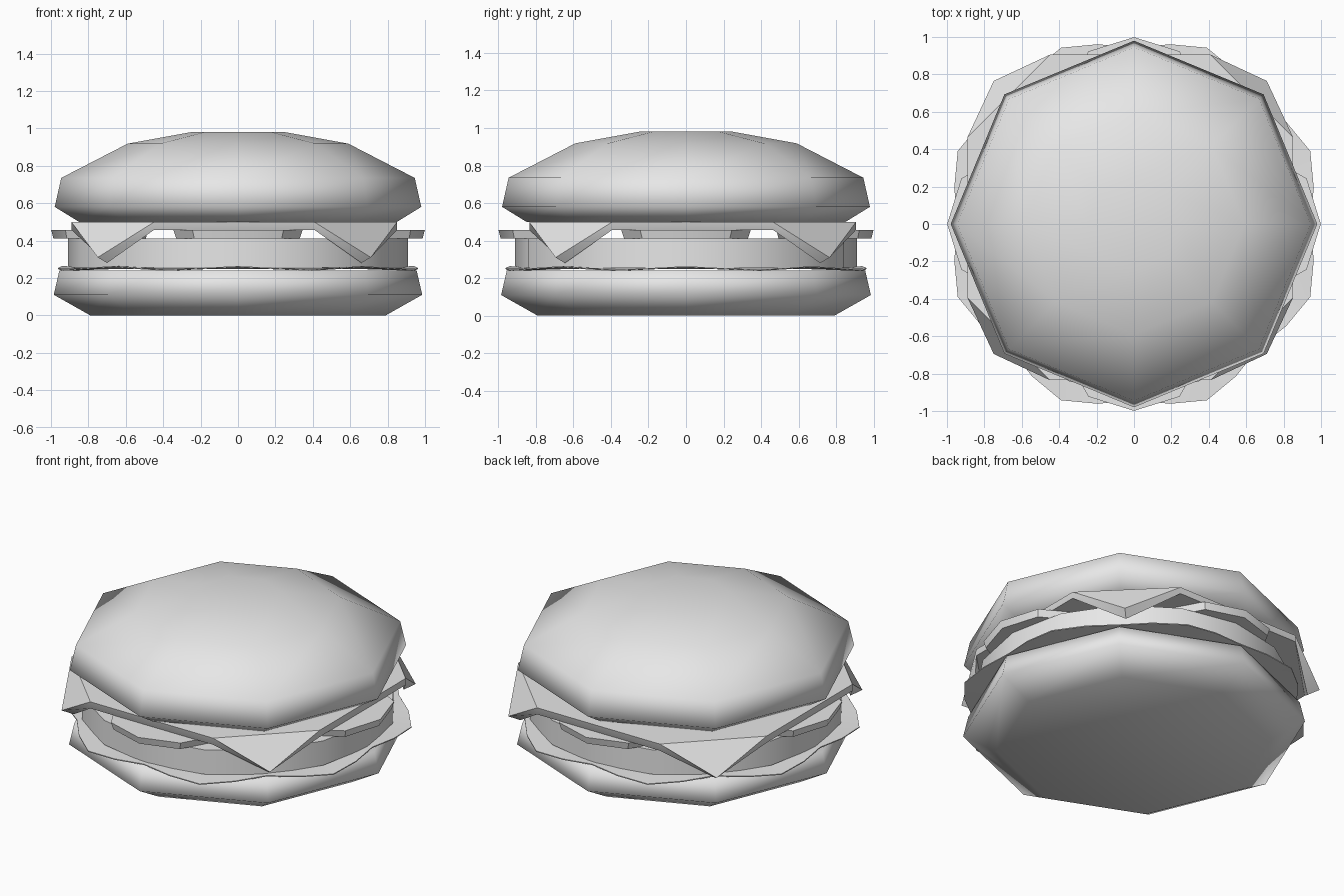
import bpy, bmesh, math

cube = bpy.data.objects.get("Cube")
if cube:
    bpy.data.objects.remove(cube)

grey = bpy.data.materials.new("light grey")
grey.use_nodes = True
COLOUR = (0.8, 0.8, 0.8, 1)
grey.diffuse_color = COLOUR
grey.node_tree.nodes["Principled BSDF"].inputs["Base Color"].default_value = COLOUR


def finish(name, bm, angle):
    bmesh.ops.recalc_face_normals(bm, faces=bm.faces)
    mesh = bpy.data.meshes.new(name)
    bm.to_mesh(mesh)
    bm.free()
    mesh.materials.append(grey)
    obj = bpy.data.objects.new(name, mesh)
    bpy.context.collection.objects.link(obj)
    bpy.ops.object.select_all(action='DESELECT')
    obj.select_set(True)
    bpy.context.view_layer.objects.active = obj
    bpy.ops.object.shade_smooth_by_angle(angle=math.radians(angle))
    return obj


def loft(name, rings, angle):
    """Bridge matching rings of points and cap both ends."""
    bm = bmesh.new()
    loops = [[bm.verts.new(p) for p in ring] for ring in rings]
    n = len(loops[0])
    for a, b in zip(loops, loops[1:]):
        for i in range(n):
            j = (i + 1) % n
            bm.faces.new((a[i], a[j], b[j], b[i]))
    bm.faces.new(loops[0])
    bm.faces.new(loops[-1])
    return finish(name, bm, angle)


def lathe(name, profile, sides, angle, squash=1):
    rings = []
    for r, z in profile:
        turns = [math.tau * i / sides for i in range(sides)]
        rings.append([(r * squash * math.cos(t), r * math.sin(t), z) for t in turns])
    return loft(name, rings, angle)


# Buns: eight-sided, softly shaded
lathe("bottom_bun", [(0.79, 0), (0.985, 0.11), (0.955, 0.24)], 8, 80)
lathe("top_bun", [(0.85, 0.5), (0.98, 0.58), (0.945, 0.735),
                  (0.59, 0.918), (0.25, 0.98)], 8, 80)

# Patty
lathe("patty", [(0.91, 0.255), (0.91, 0.41)], 16, 40)

# Lettuce: thin scalloped, wavy leaf
def leaf_ring(scale, lift, wave):
    ring = []
    for i in range(32):
        t = math.tau * i / 32
        c = math.cos(8 * t)
        r = scale * (0.98 - 0.04 * c)
        ring.append((r * math.cos(t), r * math.sin(t), 0.248 + lift + wave * c))
    return ring

loft("lettuce", [leaf_ring(0.8, 0, 0), leaf_ring(1, 0, 0.01),
                 leaf_ring(1, 0.006, 0.01), leaf_ring(0.8, 0.006, 0)], 30)

# Tomato slices: one on each side
for i, side in enumerate(("left", "back", "right", "front")):
    slice_ = lathe(side + "_tomato", [(0.33, 0.412), (0.345, 0.456)], 8, 40, 0.75)
    t = i * math.pi / 2
    slice_.location = (0.74 * math.cos(t), 0.74 * math.sin(t), 0)
    slice_.rotation_euler.z = t

# Cheese: square sheet with its four corners folded down
bm = bmesh.new()
def cheese_sheet(z, tip, tip_z):
    edge, tips = [], []
    for sx, sy in ((1, 1), (-1, 1), (-1, -1), (1, -1)):
        pair = [(0.87 * sx, 0.43 * sy), (0.43 * sx, 0.87 * sy)]
        if sx * sy < 0:
            pair.reverse()
        edge += [bm.verts.new((x - 0.02, y + 0.035, z)) for x, y in pair]
        tips.append(bm.verts.new((tip * sx - 0.02, tip * sy + 0.035, tip_z)))
    bm.faces.new(edge)
    rim = []
    for k, tip_vert in enumerate(tips):
        a, b = edge[2 * k:2 * k + 2]
        bm.faces.new((a, tip_vert, b))
        rim += [a, tip_vert, b]
    return rim

upper = cheese_sheet(0.498, 0.73, 0.31)
lower = cheese_sheet(0.456, 0.68, 0.28)
for i in range(len(upper)):
    j = (i + 1) % len(upper)
    bm.faces.new((upper[i], upper[j], lower[j], lower[i]))
finish("cheese", bm, 40)
